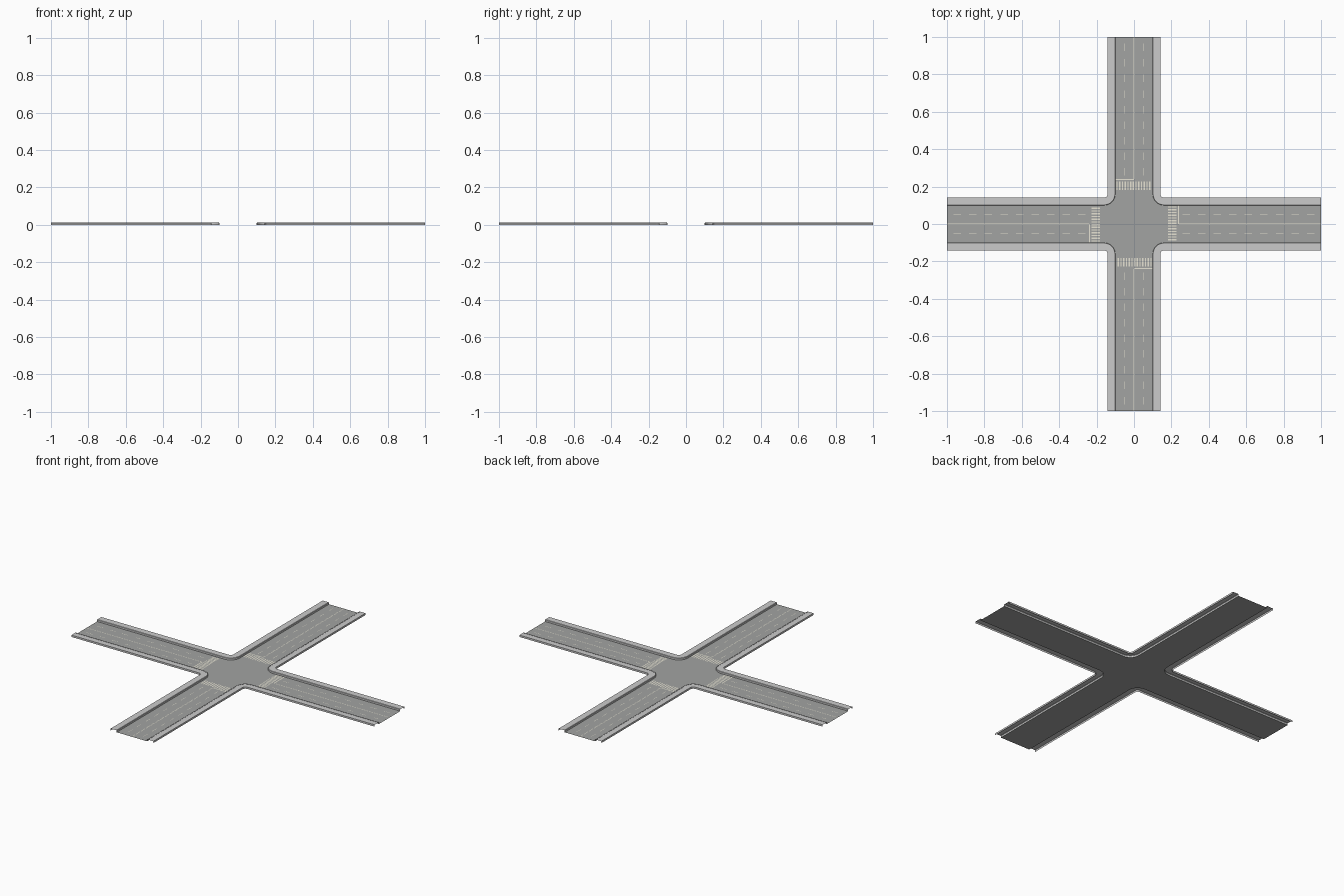
import bpy, math

if "Cube" in bpy.data.objects:
    bpy.data.objects.remove(bpy.data.objects["Cube"])

ROAD = 0.10          # half width of the carriageway
WALK = 0.041         # pavement width including kerb
FILLET = 0.16        # arc centre of each street corner
MARK_Z = 0.0006


def material(name, rgb):
    m = bpy.data.materials.new(name)
    m.diffuse_color = (*rgb, 1)
    m.use_nodes = True
    m.node_tree.nodes["Principled BSDF"].inputs["Base Color"].default_value = m.diffuse_color
    return m


def make(name, verts, faces, mat=None):
    me = bpy.data.meshes.new(name)
    me.from_pydata(verts, [], faces)
    me.update()
    ob = bpy.data.objects.new(name, me)
    bpy.context.collection.objects.link(ob)
    if mat:
        me.materials.append(mat)
    return ob


def spin(p, k):
    x, y, z = p
    for _ in range(k):
        x, y = -y, x
    return (x, y, z)


def corner_path(d, z, steps=8):
    """Line round one street corner, offset d outward from the kerb edge."""
    r = FILLET - ROAD - d
    pts = [(1, ROAD + d, z)]
    for i in range(steps + 1):
        a = math.radians(270 - 90 * i / steps)
        pts.append((FILLET + r * math.cos(a), FILLET + r * math.sin(a), z))
    return pts + [(ROAD + d, 1, z)]


asphalt = material("asphalt", (0.36, 0.37, 0.36))
paving = material("paving", (0.52, 0.52, 0.51))
paint = material("paint", (0.80, 0.77, 0.66))

# Carriageway: one flat cross-shaped sheet with rounded corners
outline = [spin(p, k) for k in range(4) for p in corner_path(0, 0)]
make("road_surface", outline, [range(len(outline))], asphalt)

# Kerb and pavement strips swept round each corner
kerb = [(0, 0), (0, 0.010), (0.002, 0.012), (0.007, 0.012), (0.007, 0.011)]
slab = [(0.007, 0.011), (WALK, 0.011), (WALK, 0)]
for name, profile in (("kerb", kerb), ("pavement", slab)):
    for k in range(4):
        rows = [[spin(p, k) for p in corner_path(d, z)] for d, z in profile]
        n = len(rows[0])
        faces = [(i * n + j, (i + 1) * n + j, (i + 1) * n + j + 1, i * n + j + 1)
                 for i in range(len(rows) - 1) for j in range(n - 1)]
        make(f"{name}_{k + 1}", sum(rows, []), faces, paving)


def markings(name, rects):
    """Flat painted rectangles (x0, x1, y0, y1) repeated on all four arms."""
    verts, faces = [], []
    for k in range(4):
        for x0, x1, y0, y1 in rects:
            b = len(verts)
            verts += [spin((x, y, MARK_Z), k)
                      for x, y in ((x0, y0), (x1, y0), (x1, y1), (x0, y1))]
            faces.append((b, b + 1, b + 2, b + 3))
    make(name, verts, faces, paint)


# Zebra crossings, stop lines and lane lines
markings("crosswalk_stripes",
         [(-0.094 + 0.0145 * i, -0.087 + 0.0145 * i, 0.183, 0.228) for i in range(13)])
markings("stop_lines", [(-0.098, 0, 0.234, 0.240)])
markings("lane_dashes",
         [(s * 0.05 - 0.0013, s * 0.05 + 0.0013, 0.26 + 0.083 * i, 0.30 + 0.083 * i)
          for s in (-1, 1) for i in range(9)])
markings("centre_lines", [(c - 0.0008, c + 0.0008, 0.24, 1) for c in (-0.002, 0.002)])
